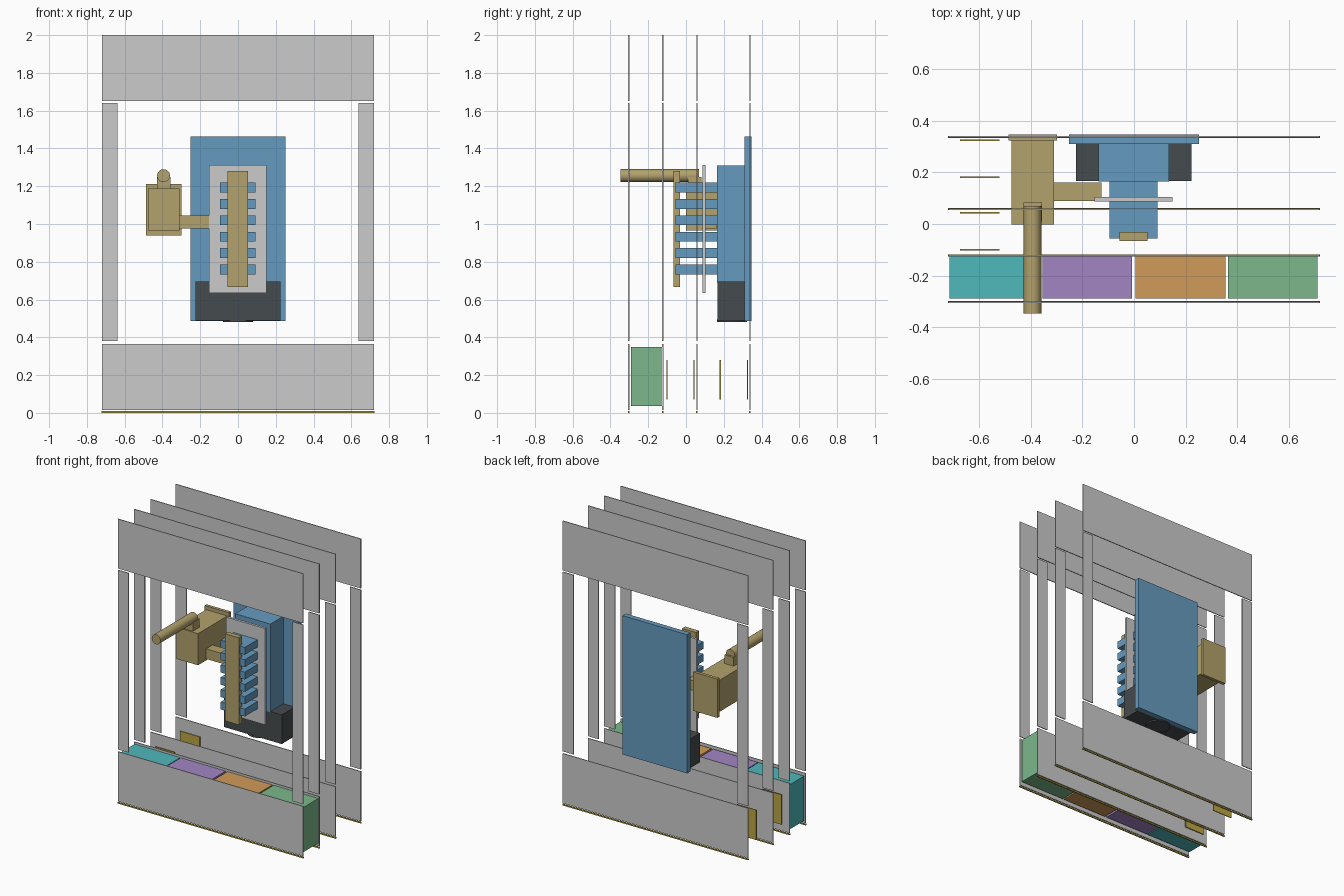
import bpy, bmesh, math
from mathutils import Matrix

if "Cube" in bpy.data.objects:
    bpy.data.objects.remove(bpy.data.objects["Cube"])


def mat(name, c):
    m = bpy.data.materials.new(name)
    m.diffuse_color = (*c, 1)
    m.use_nodes = True
    m.node_tree.nodes["Principled BSDF"].inputs["Base Color"].default_value = m.diffuse_color
    return m


BLUE = mat("blue", (0.13, 0.33, 0.52))
TAN = mat("tan", (0.45, 0.36, 0.15))
DARK = mat("dark", (0.06, 0.07, 0.075))
YELLOW = mat("yellow", (0.5, 0.38, 0.06))
TEAL = mat("teal", (0.08, 0.48, 0.5))
PURPLE = mat("purple", (0.36, 0.24, 0.54))
ORANGE = mat("orange", (0.64, 0.33, 0.1))
GREEN = mat("green", (0.2, 0.48, 0.26))


def finish(name, bm, m):
    me = bpy.data.meshes.new(name)
    bm.to_mesh(me)
    bm.free()
    ob = bpy.data.objects.new(name, me)
    bpy.context.collection.objects.link(ob)
    if m:
        me.materials.append(m)
    return ob


def box(name, x, y, z, m=None):
    """Box from (min, max) pairs on each axis."""
    bm = bmesh.new()
    size = [r[1] - r[0] for r in (x, y, z)]
    mid = [(r[1] + r[0]) / 2 for r in (x, y, z)]
    bmesh.ops.create_cube(bm, size=1, matrix=Matrix.Translation(mid) @ Matrix.Diagonal((*size, 1)))
    return finish(name, bm, m)


def cylinder(name, centre, r, depth, m, axis="Z"):
    bm = bmesh.new()
    rot = Matrix.Rotation(math.pi / 2, 4, "X") if axis == "Y" else Matrix()
    bmesh.ops.create_cone(bm, cap_ends=True, segments=32, radius1=r, radius2=r, depth=depth,
                          matrix=Matrix.Translation(centre) @ rot)
    for f in bm.faces:
        f.smooth = len(f.verts) == 4
    for e in bm.edges:
        e.smooth = all(f.smooth for f in e.link_faces)
    return finish(name, bm, m)


# Four thin frames, one behind the other
for i, y in enumerate((-0.303, -0.123, 0.058, 0.338), 1):
    t = (y - 0.003, y + 0.003)
    box(f"frame_{i}_top_panel", (-0.72, 0.72), t, (1.652, 2.0))
    box(f"frame_{i}_bottom_panel", (-0.72, 0.72), t, (0.015, 0.365))
    for side, s in (("left", -1), ("right", 1)):
        box(f"frame_{i}_{side}_post", sorted((s * 0.637, s * 0.72)), t, (0.38, 1.641))
    box(f"frame_{i}_base_strip", (-0.722, 0.722), (y - 0.004, y + 0.004), (0, 0.009), YELLOW)

# Coloured storage boxes between the two front frames
for i, (x0, x1, m) in enumerate(((-0.716, -0.362, TEAL), (-0.356, -0.008, PURPLE),
                                 (0.006, 0.355, ORANGE), (0.365, 0.713, GREEN)), 1):
    box(f"storage_box_{i}", (x0, x1), (-0.29, -0.126), (0.036, 0.35), m)

# Small label plates
for i, y in enumerate((-0.1, 0.043, 0.181, 0.325), 1):
    box(f"label_plate_{i}", (-0.675, -0.523), (y - 0.003, y + 0.003), (0.07, 0.28), YELLOW)

# Back plate, housing and dark base with its disc
box("back_plate", (-0.252, 0.252), (0.31, 0.347), (0.487, 1.462), BLUE)
box("housing", (-0.138, 0.136), (0.165, 0.312), (0.69, 1.31), BLUE)
box("housing_base", (-0.226, 0.224), (0.166, 0.312), (0.49, 0.695), DARK)
cylinder("base_disc", (0, 0.243, 0.487), 0.08, 0.014, DARK)

# Cooling bars, grey cover plate and front strap
for i in range(6):
    z = 1.193 - i * 0.0868
    box(f"cooling_bar_{i + 1}", (-0.096, 0.092), (-0.056, 0.166), (z - 0.026, z + 0.026), BLUE)
box("cover_plate", (-0.153, 0.15), (0.087, 0.104), (0.635, 1.312))
box("front_strap", (-0.056, 0.053), (-0.066, -0.032), (0.667, 1.28), TAN)

# Side motor with flange, arm, pipe and pipe mount
box("motor_body", (-0.476, -0.31), (-0.001, 0.33), (0.965, 1.187), TAN)
box("motor_flange", (-0.487, -0.298), (0.325, 0.347), (0.94, 1.213), TAN)
box("motor_arm", (-0.312, -0.127), (0.089, 0.162), (0.975, 1.046), TAN)
box("pipe_mount", (-0.428, -0.358), (0.01, 0.083), (1.18, 1.248), TAN)
cylinder("pipe", (-0.394, -0.139, 1.256), 0.034, 0.416, TAN, "Y")
